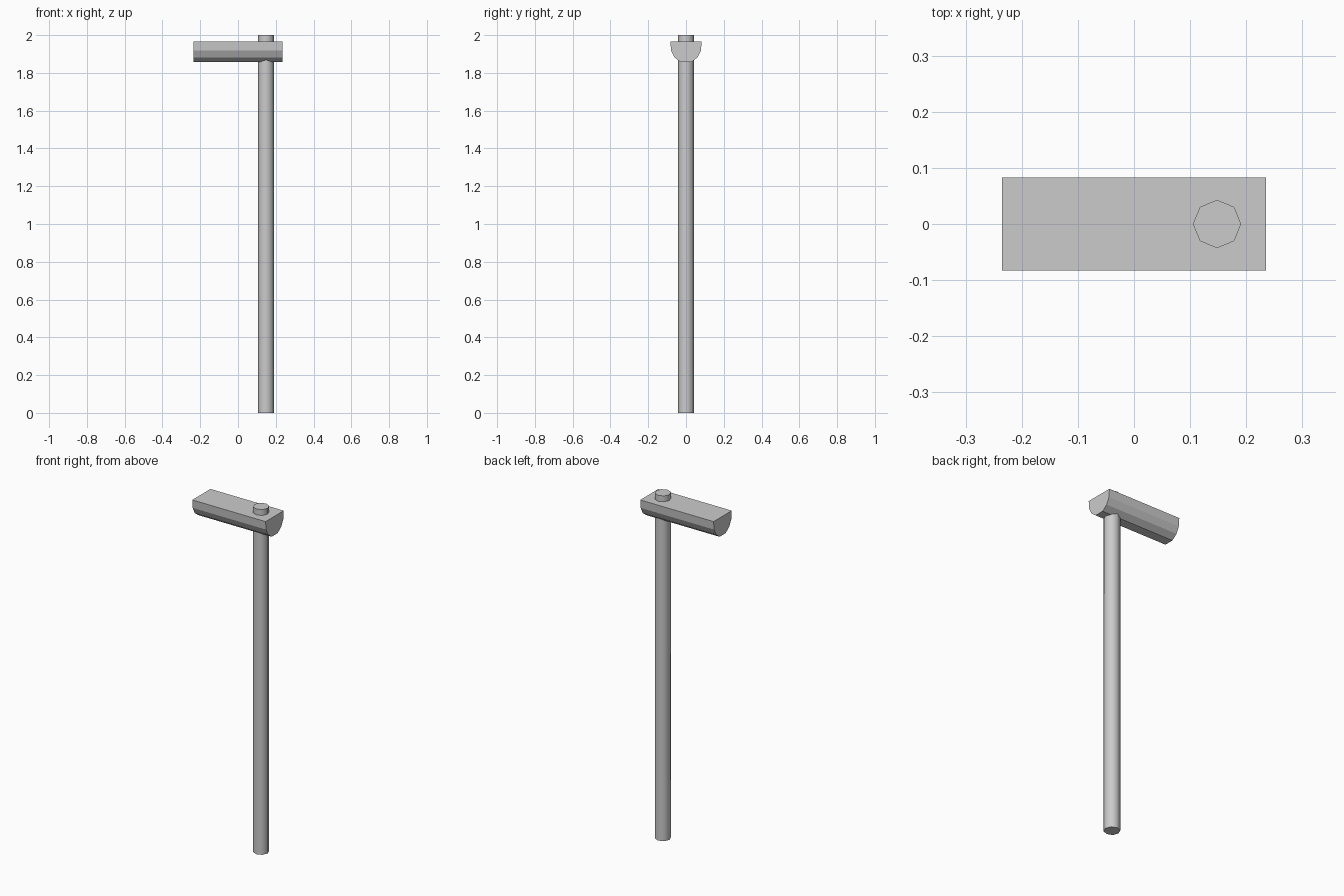
import bpy, bmesh
from math import radians

if "Cube" in bpy.data.objects:
    bpy.data.objects.remove(bpy.data.objects["Cube"])

# Upright octagonal pole, passing through the arm
bpy.ops.mesh.primitive_cylinder_add(vertices=8, radius=0.043, depth=2, location=(0.148, 0, 1))
pole = bpy.context.object
pole.name = "pole"
bpy.ops.object.shade_smooth_by_angle(angle=radians(50))

# Arm: flat-topped, rounded-bottom profile extruded along x
half = [(0.083, 1.966), (0.079, 1.918), (0.061, 1.882), (0.028, 1.857)]
profile = half + [(-y, z) for y, z in reversed(half)]
bm = bmesh.new()
face = bm.faces.new([bm.verts.new((-0.235, y, z)) for y, z in profile])
ext = bmesh.ops.extrude_face_region(bm, geom=[face], use_keep_orig=True)
moved = [v for v in ext["geom"] if isinstance(v, bmesh.types.BMVert)]
bmesh.ops.translate(bm, verts=moved, vec=(0.47, 0, 0))
bmesh.ops.recalc_face_normals(bm, faces=bm.faces)
mesh = bpy.data.meshes.new("arm")
bm.to_mesh(mesh)
bm.free()
arm = bpy.data.objects.new("arm", mesh)
bpy.context.collection.objects.link(arm)
